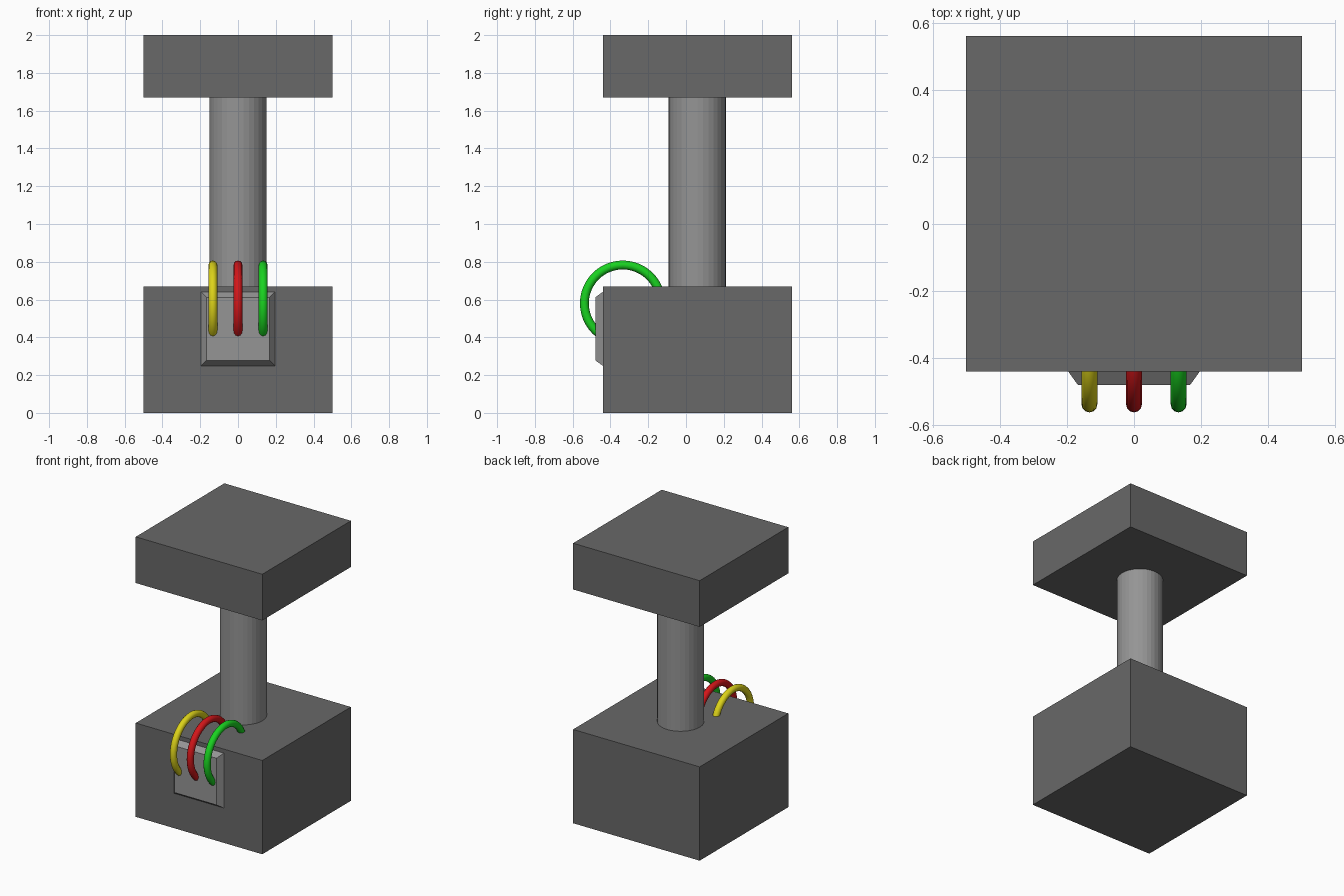
import bpy, bmesh, math

if "Cube" in bpy.data.objects:
    bpy.data.objects.remove(bpy.data.objects["Cube"])

CY = 0.06  # depth centre of the blocks and column


def material(name, rgb):
    m = bpy.data.materials.new(name)
    m.diffuse_color = (*rgb, 1)
    m.use_nodes = True
    m.node_tree.nodes["Principled BSDF"].inputs["Base Color"].default_value = m.diffuse_color
    return m


dark_grey = material("dark_grey", (0.14, 0.14, 0.14))
light_grey = material("light_grey", (0.30, 0.30, 0.30))
yellow = material("yellow", (0.72, 0.65, 0.01))
red = material("red", (0.65, 0.008, 0.01))
green = material("green", (0.01, 0.65, 0.015))


def finish(name, mat):
    o = bpy.context.object
    o.name = name
    o.data.materials.append(mat)
    return o


def block(name, z0, z1):
    bpy.ops.mesh.primitive_cube_add(size=1, location=(0, CY, (z0 + z1) / 2))
    o = finish(name, dark_grey)
    o.scale = (1, 1, z1 - z0)


# Base and top blocks
block("base_block", 0, 0.67)
block("top_block", 1.67, 2)

# Column between the blocks
bpy.ops.mesh.primitive_cylinder_add(vertices=32, radius=0.152, depth=1.0,
                                    location=(0, CY, 1.17))
finish("column", light_grey)

# Bevelled panel on the front: a cube whose front face is tapered
bpy.ops.mesh.primitive_cube_add(size=1, location=(0, -0.44, 0.445))
panel = finish("front_panel", light_grey)
for v in panel.data.vertices:
    front = v.co.y < 0
    half = 0.167 if front else 0.203
    v.co.x = math.copysign(half, v.co.x)
    v.co.z = math.copysign(half, v.co.z)
    v.co.y = -0.04 if front else 0.01

# Three cable loops running from the panel into the base
for name, x, mat in (("yellow_cable", -0.133, yellow),
                     ("red_cable", 0, red),
                     ("green_cable", 0.133, green)):
    bpy.ops.mesh.primitive_torus_add(major_segments=48, minor_segments=12,
                                     major_radius=0.203, minor_radius=0.0235,
                                     location=(x, -0.335, 0.58),
                                     rotation=(0, math.pi / 2, 0))
    finish(name, mat)
    bpy.ops.object.shade_smooth()
